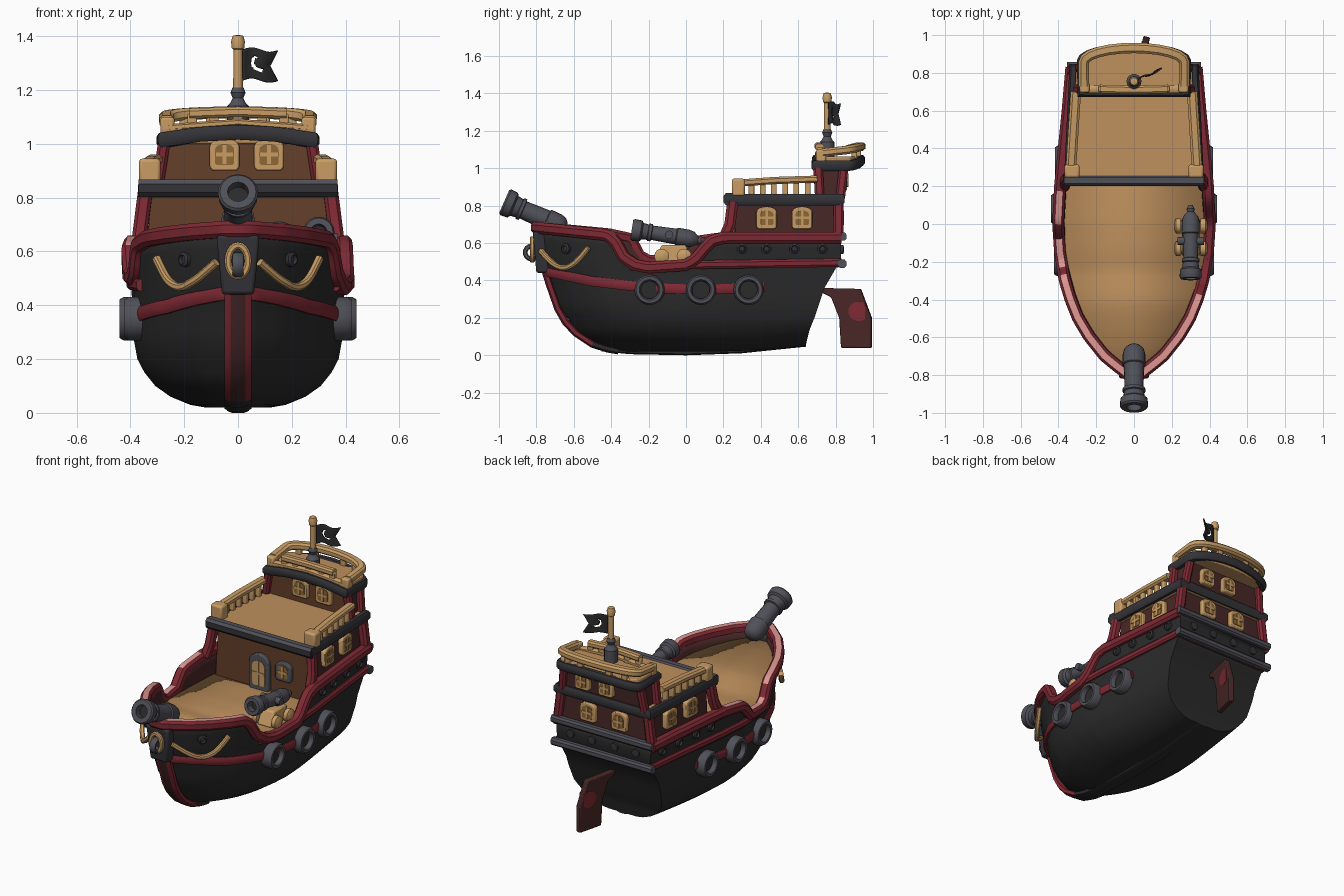
import bpy, bmesh, math
from mathutils import Vector, Matrix

if "Cube" in bpy.data.objects:
    bpy.data.objects.remove(bpy.data.objects["Cube"])

def mat(name, r, g, b):
    m = bpy.data.materials.new(name)
    m.diffuse_color = (r, g, b, 1)
    m.use_nodes = True
    m.node_tree.nodes["Principled BSDF"].inputs["Base Color"].default_value = m.diffuse_color
    return m

BLACK = mat("black_planks", .024, .024, .025)
RED = mat("red_trim", .21, .022, .033)
PINK = mat("worn_pink_trim", .72, .30, .275)
TAN = mat("light_wood", .58, .335, .13)
DECK = mat("deck_wood", .52, .28, .11)
BROWN = mat("brown_wall", .125, .05, .022)
MAROON = mat("dark_maroon", .065, .02, .02)
STEEL = mat("grey_metal", .08, .08, .098)
DARK = mat("dark_band", .034, .034, .04)
GLASS = mat("amber_glass", .27, .135, .035)
X, Y, Z = Vector((1, 0, 0)), Vector((0, 1, 0)), Vector((0, 0, 1))

def finish(name, bm, *mats, rule=None, bevel=0):
    bmesh.ops.recalc_face_normals(bm, faces=bm.faces)
    if rule:
        for f in bm.faces:
            f.material_index = rule(f)
    me = bpy.data.meshes.new(name)
    bm.to_mesh(me)
    bm.free()
    for m in mats:
        me.materials.append(m)
    ob = bpy.data.objects.new(name, me)
    bpy.context.collection.objects.link(ob)
    if bevel:
        b = ob.modifiers.new("bevel", 'BEVEL')
        b.width, b.segments = bevel, 2
    return ob

def slab(name, low, z0, z1, *mats, high=None, rule=None, bevel=.006, M=None):
    """Closed prism between two outlines"""
    bm = bmesh.new()
    a = [bm.verts.new((x, y, z0)) for x, y in low]
    b = [bm.verts.new((x, y, z1)) for x, y in (high or low)]
    bm.faces.new(a)
    bm.faces.new(b)
    for i in range(len(a)):
        j = (i + 1) % len(a)
        bm.faces.new((a[i], a[j], b[j], b[i]))
    if M:
        bm.transform(M)
    return finish(name, bm, *mats, rule=rule, bevel=bevel)

def rect(x0, x1, y0, y1):
    return [(x0, y0), (x1, y0), (x1, y1), (x0, y1)]

def sweep(name, pts, w, h, *mats, closed=False, side=None, rule=None):
    """Chamfered beam along a path"""
    P = [Vector(p) for p in pts]
    n = len(P)
    sec = [(.5, .25), (.28, .5), (-.28, .5), (-.5, .25), (-.5, -.25), (-.28, -.5), (.28, -.5), (.5, -.25)]
    bm = bmesh.new()
    rings = []
    for i, p in enumerate(P):
        a = P[i - 1] if closed or i else p
        b = P[(i + 1) % n] if closed or i < n - 1 else p
        t1, t2 = (p - a).normalized(), (b - p).normalized()
        T = (t1 + t2).normalized()
        k = 1 / max(.6, T.dot(t2)) if closed else 1
        S = (side or T.cross(Z)).normalized()
        U = S.cross(T).normalized()
        rings.append([bm.verts.new(p + S * (q * w * k) + U * (r * h)) for q, r in sec])
    for i in range(n if closed else n - 1):
        A, B = rings[i], rings[(i + 1) % n]
        for j in range(8):
            bm.faces.new((A[j], A[j - 1], B[j - 1], B[j]))
    if not closed:
        bm.faces.new(rings[0])
        bm.faces.new(rings[-1])
    return finish(name, bm, *mats, rule=rule)

def lathe(name, prof, base, axis, m, seg=20, loop=False):
    """Turned part; profile of (radius, distance along axis)"""
    bm = bmesh.new()
    vs = [bm.verts.new((r, 0, d)) for r, d in prof]
    pairs = list(zip(vs, vs[1:])) + ([(vs[-1], vs[0])] if loop else [])
    es = [bm.edges.new(p) for p in pairs]
    bmesh.ops.spin(bm, geom=vs + es, axis=Z, cent=(0, 0, 0), angle=math.tau, steps=seg, use_merge=True)
    bmesh.ops.remove_doubles(bm, verts=bm.verts, dist=1e-5)
    bm.transform(Matrix.Translation(base) @ Vector(axis).to_track_quat('Z', 'Y').to_matrix().to_4x4())
    return finish(name, bm, m)

def interp(t, x):
    for (a, p), (b, q) in zip(t, t[1:]):
        if x <= b:
            return p + (q - p) * max(0, x - a) / (b - a)
    return t[-1][1]

# Hull shape
BOW = [(.02, -.36), (.06, -.48), (.12, -.575), (.25, -.67), (.42, -.73), (.48, -.77), (.66, -.8)]
STERN = [(.02, .64), (.12, .66), (.36, .74), (.48, .81), (.52, .83), (.66, .83)]
WIDE = [(-.8, .035), (-.75, .1), (-.7, .16), (-.6, .24), (-.5, .3), (-.4, .34), (-.3, .37), (-.15, .395),
        (0, .405), (.2, .395), (.4, .375), (.6, .355), (.83, .335)]
FULL = [(.02, .3), (.03, .44), (.06, .62), (.1, .76), (.15, .86), (.2, .925), (.3, .97), (.5, .98), (.65, 1)]
TOP = {1: [(-.8, .70), (-.42, .66), (-.38, .63), (-.33, .54), (-.27, .5), (-.2, .485), (0, .5), (.05, .53), (.1, .59), (.14, .63), (.2, .645), (.83, .645)],
       -1: [(-.8, .70), (-.42, .665), (-.3, .64), (-.25, .55), (-.2, .52), (-.06, .53), (-.03, .57), (.02, .62), (.2, .645), (.83, .645)]}

def hull_x(y, z):
    u = (y - interp(BOW, z)) / (interp(STERN, z) - interp(BOW, z))
    return interp(WIDE, -.8 + 1.63 * max(0, min(1, u))) * interp(FULL, z)

def build_hull():
    bm = bmesh.new()
    zs = [.02, .03, .045, .06, .08, .1, .125, .15, .2, .25, .3, .36, .42, .46, .53, .59, .65]
    rows = []
    for i in range(61):
        u = i / 60
        cols = {}
        for s in (1, -1):
            cols[s] = []
            for z in zs:
                y = interp(BOW, z) + u * (interp(STERN, z) - interp(BOW, z))
                lift = .035 * max(0, (y - .1) / .54) ** 2 * max(0, 1 - z / .2)
                h = z + lift if z <= .46 else .46 + (z - .46) / .19 * (interp(TOP[s], y) - .475)
                cols[s].append(bm.verts.new((s * hull_x(y, z), y, h)))
        rows.append(cols[-1][::-1] + cols[1])
    n = len(rows[0])
    for a, b in zip(rows, rows[1:]):
        for j in range(n - 1):
            bm.faces.new((a[j], a[j + 1], b[j + 1], b[j]))
    for r in (rows[0], rows[-1]):
        for j in range(n // 2 - 1):
            bm.faces.new((r[j], r[j + 1], r[n - 2 - j], r[n - 1 - j]))
    so = finish("hull", bm, BLACK, MAROON).modifiers.new("thickness", 'SOLIDIFY')
    so.thickness, so.offset, so.material_offset = .03, -1, 1

build_hull()

# Bulwark rail, wales and keel
ys = [-.8 + 1.63 * i / 80 for i in range(81)]
rail = [(hull_x(y, .65) - .003, y, interp(TOP[1], y) - .017) for y in reversed(ys)]
rail += [(-hull_x(y, .65) + .003, y, interp(TOP[-1], y) - .017) for y in ys]
sweep("bulwark_rail", rail, .062, .062, RED, PINK, rule=lambda f: int(
    f.normal.z > .75 and f.calc_center_median().y < (-.36 if f.calc_center_median().x > 0 else .17)))
wz = [(-.73, .445), (-.5, .395), (-.2, .36), (.1, .35), (.42, .365)]
wy = [-.735 + 1.155 * i / 40 for i in range(41)]
side = [(hull_x(y, interp(wz, y)), y, interp(wz, y)) for y in wy]
sweep("lower_wale", side[::-1] + [(-x, y, z) for x, y, z in side], .03, .052, RED)
stem = [(0, -.755, .46), (0, -.73, .38), (0, -.685, .25), (0, -.645, .18), (0, -.59, .12), (0, -.5, .06), (0, -.42, .035), (0, -.36, .025)]
sweep("stem", stem, .1, .04, RED, MAROON, BLACK, side=X,
      rule=lambda f: 2 if f.calc_center_median().z < .06 else int(abs(f.normal.x) < .4))
sweep("keel", [(0, -.45, .035), (0, -.3, .02), (0, 0, .014), (0, .3, .025), (0, .64, .06)], .08, .028, BLACK)

for z in (.49, .635):
    sweep("transom_band", [(-.355, .835, z), (.355, .835, z)], .045, .045, STEEL)

# Main deck rising toward the bow
DZ = [(-.75, .63), (-.4, .56), (-.25, .505), (0, .495), (.3, .495)]
bm = bmesh.new()
edge = [[bm.verts.new((s * (hull_x(y, .58) - .015), y, interp(DZ, y))) for s in (-1, 1)]
        for y in [-.76 + .04 * i for i in range(27)]]
for a, b in zip(edge, edge[1:]):
    bm.faces.new((a[0], a[1], b[1], b[0]))
finish("main_deck", bm, DECK).modifiers.new("thickness", 'SOLIDIFY').thickness = .02

# Cabins
front_brown = lambda f: 0 if f.normal.y < -.7 else 1
def tier(y0, y1, w0, w1):
    return [(-w0, y0), (w0, y0), (w1, y1), (-w1, y1)]
slab("lower_cabin", tier(.26, .82, .345, .31), .47, .82, BROWN, MAROON, high=tier(.26, .81, .325, .295), rule=front_brown)
slab("upper_cabin", tier(.715, .825, .29, .285), .83, 1.02, BROWN, MAROON, high=tier(.715, .84, .265, .26), rule=front_brown)
slab("quarter_deck", tier(.23, .83, .345, .315), .80, .858, DECK)
sweep("quarter_band", [(-.348, .235, .832), (.348, .235, .832), (.32, .825, .832), (-.32, .825, .832)], .045, .06, DARK, closed=True)
sweep("quarter_front_beam", [(-.37, .23, .835), (.37, .23, .835)], .06, .065, STEEL, DARK, rule=lambda f: int(f.normal.z < .5))
arc = [(.28 * math.cos(a), .86 + .075 * math.sin(a)) for a in [math.pi * i / 12 for i in range(13)]]
outline = [(-.28, .695), (.28, .695)] + arc
slab("top_deck", outline, 1.0, 1.062, DECK)
crown = lambda x: 1.043 - .03 * (x / .28) ** 2
ring = [(-.275, .695), (-.14, .695), (0, .695), (.14, .695), (.275, .695)] + arc
sweep("top_band", [(x, y, crown(x)) for x, y in ring], .045, .055, DARK, closed=True)

for s in (1, -1):
    # Corner posts
    sweep("cabin_front_post", [(s * .37, .2, .62), (s * .36, .235, .7), (s * .345, .25, .82)], .055, .06, RED, side=X)
    sweep("cabin_rear_post", [(s * .33, .815, .63), (s * .305, .815, .82)], .055, .055, RED, side=Y)
    sweep("upper_front_post", [(s * .3, .715, .84), (s * .272, .705, 1.02)], .05, .045, RED, side=Y)
    sweep("upper_rear_post", [(s * .29, .825, .84), (s * .265, .845, 1.02)], .05, .045, RED, side=Y)
    # Upper wale
    sweep("upper_wale", [(s * hull_x(y, .48), y, interp([(-.3, .475), (.1, .485), (.83, .495)], y)) for y in
                         [-.3 + 1.13 * i / 24 for i in range(25)]], .04, .045, RED)
    # Quarter deck railing
    sweep("quarter_rail", [(s * .335, .27, .92), (s * .322, .48, .935), (s * .308, .7, .942)], .055, .038, TAN)
    for i in range(6):
        y = .35 + .06 * i
        c = s * (.337 - .065 * (y - .25))
        slab("baluster", rect(c - .015, c + .015, y - .015, y + .015), .84, .93, TAN)
    slab("quarter_rail_post", rect(s * .328 - .04, s * .328 + .04, .245, .315), .85, .945, TAN, bevel=.012)
    # Fender rings
    for y in (-.195, .08, .335):
        hub = (s * hull_x(y, .35), y, .35)
        lathe("fender_ring", [(.047, -.02), (.047, .035), (.055, .05), (.072, .05), (.081, .035), (.081, -.02)], hub, X * s, STEEL, loop=True)
        lathe("fender_backing", [(.05, -.02), (.05, .022), (0, .022)], hub, X * s, BLACK)
    # Small hull ports
    for y in (-.64, .3, .43, .58, .73):
        lathe("hull_port", [(.028, -.02), (.028, .012), (.018, .018), (.014, .006), (0, .006)],
              (s * hull_x(y, .57), y, .57), (s, -.8 if y < 0 else 0, 0), DARK, seg=14)
    # Bow rope swags
    rope = []
    for i in range(17):
        t = i / 16
        y, z = -.765 + .255 * t, .56 + .015 * t - .1 * math.sin(math.pi * t)
        rope.append((s * (hull_x(y, .57) + .02), y - .012, z))
    sweep("bow_rope", rope, .028, .028, TAN)
for x in (-.23, -.08, .08, .23):
    lathe("transom_port", [(.025, -.01), (.025, .012), (0, .016)], (x, .83, .565), Y, DARK, seg=14)

# Windows and door
def arched(w, h, n=8):
    r = h * .5
    return [(-w * .8, -h), (w * .8, -h), (w, -h * .8)] + [(w * math.cos(math.pi * i / n), h - r + r * math.sin(math.pi * i / n)) for i in range(n + 1)] + [(-w, -h * .8)]

def window(name, x, y, z, deg, frame=TAN, w=.055, h=.06, pane=GLASS):
    M = Matrix.Translation((x, y, z)) @ Matrix.Rotation(math.radians(deg), 4, 'Z') @ Matrix.Rotation(math.pi / 2, 4, 'X')
    slab(name + "_frame", arched(w, h), -.02, .02, frame, M=M, bevel=.006)
    slab(name + "_pane", arched(w * .64, h * .66), .018, .023, pane, M=M, bevel=0)
    slab(name + "_bar_upright", rect(-.007, .007, -h * .66, h * .66), .018, .028, TAN, M=M, bevel=0)
    slab(name + "_bar_cross", rect(-w * .64, w * .64, -.007, .007), .018, .028, TAN, M=M, bevel=0)

for s in (1, -1):
    for y in (.43, .62):
        window("side_window", s * (.338 - .058 * (y - .26)), y, .735, s * 93.5)
for x in (-.05, .115):
    window("upper_front_window", x, .71, .96, 0)
    window("upper_stern_window", x + .02, .84, .935, 180, w=.05, h=.055)
window("stern_window", .11, .818, .735, 180)
window("stern_window", -.11, .818, .735, 180)
window("cabin_window", .15, .255, .65, 0, frame=STEEL)
window("cabin_door", -.02, .255, .6, 0, frame=STEEL, w=.07, h=.12, pane=TAN)

# Top deck railing
sweep("top_front_rail", [(-.18, .715, 1.112), (0, .71, 1.119), (.18, .715, 1.112)], .045, .038, TAN)
rr = [(.265, .73)] + [(x * .95, y - .003) for x, y in arc] + [(-.265, .73)]
sweep("top_rear_rail", [(x, y, 1.083 + .033 * max(0, (y - .8) / .13)) for x, y in rr], .055, .045, TAN)
sweep("top_front_sill", [(-.265, .715, 1.06), (0, .71, 1.08), (.265, .715, 1.06)], .04, .026, TAN)
for x, y in [(-.17, .715), (-.09, .715), (0, .715), (.09, .715), (.17, .715), (-.2, .9), (-.1, .92), (.1, .92), (.2, .9)]:
    slab("top_baluster", rect(x - .018, x + .018, y - .015, y + .015), 1.04, 1.112, TAN)
for s in (1, -1):
    slab("top_rail_post", rect(s * .262 - .026, s * .262 + .026, .695, .75), 1.03, 1.1, TAN, bevel=.01)

# Flag pole and flag
lathe("pole_base", [(0, 0), (.04, 0), (.04, .09), (.03, .1), (.02, .12), (.028, .14), (.02, .16), (0, .16)], (0, .755, 1.05), Z, STEEL, seg=14)
lathe("flag_pole", [(.018, 0), (.017, .16), (.023, .165), (.026, .19), (.019, .212), (0, .215)], (0, .755, 1.19), Z, TAN, seg=14)
bm = bmesh.new()
N = 16
g = []
for i in range(N + 1):
    u = i / N
    g.append([])
    for j in range(N + 1):
        v = j / N
        x = .015 + u * (.1 + .03 * abs(2 * v - 1))
        g[i].append(bm.verts.new((x, .76 + x * .45 + .006 * math.sin(u * 7), 1.235 + .115 * v + .008 * math.sin(u * 6))))
for i in range(N):
    for j in range(N):
        # crescent-shaped tear
        if (i - 8) ** 2 + (j - 8) ** 2 < 15 and (i - 9.5) ** 2 + (j - 9) ** 2 > 9:
            continue
        bm.faces.new((g[i][j], g[i + 1][j], g[i + 1][j + 1], g[i][j + 1]))
finish("flag", bm, BLACK).modifiers.new("thickness", 'SOLIDIFY').thickness = .008

# Cannons
def cannon(name, base, tip, r):
    a, b = Vector(base), Vector(tip)
    L = (b - a).length
    prof = [(0, -.03), (.5, -.028), (.85, -.01), (1, .02), (1.02, .08), (.9, .085), (.82, L * .66), (1, L * .67), (1, L * .72),
            (.88, L * .73), (.95, L * .82), (1.2, L * .85), (1.25, L * .97), (1.12, L), (.65, L), (.65, L - .05), (0, L - .05)]
    lathe(name, [(q * r, d) for q, d in prof], a, b - a, STEEL)
    lathe(name + "_bore", [(r * .64, 0), (0, .001)], a + (b - a) * ((L - .045) / L), b - a, BLACK)

cannon("bow_cannon", (0, -.67, .69), (0, -.972, .822), .06)
cannon("deck_cannon", (.3, .03, .622), (.3, -.29, .672), .047)
lathe("deck_cannon_knob", [(.03, 0), (.018, .015), (.022, .03), (.012, .05), (0, .052)], (.3, .05, .617), (0, 1, -.1), STEEL, seg=12)
slab("gun_carriage", rect(.25, .35, -.17, .03), .5, .59, TAN, high=rect(.255, .345, -.13, 0), bevel=.01)
for s in (1, -1):
    for y in (-.13, -.01):
        lathe("carriage_wheel", [(0, 0), (.04, 0), (.04, .025), (.02, .035), (0, .035)], (.3 + s * .053, y, .53), X * s, TAN, seg=14)
    lathe("gun_trunnion", [(.022, 0), (.022, .07), (0, .07)], (.3, -.09, .645), X * s, STEEL, seg=12)

# Bow block with ring and hook
slab("bow_block", rect(-.06, .06, -.8, -.72), .44, .66, DARK, high=rect(-.08, .08, -.82, -.74), bevel=.012)
hoop = [math.tau * i / 20 for i in range(20)]
sweep("bow_ring", [(.037 * math.cos(a), -.822, .565 + .057 * math.sin(a)) for a in hoop], .026, .026, TAN, closed=True, side=Y)
sweep("bow_hook", [(0, -.8, .585)] + [(0, -.825 - .035 * math.sin(a), .55 + .035 * math.cos(a)) for a in [.3 + .5 * i for i in range(8)]],
      .04, .026, STEEL, side=X)

# Rudder with red patch
blade = [(0, .36), (.22, .355), (.245, .29), (.28, .2), (.28, .04), (.115, .04), (.105, .2), (.06, .31), (0, .34)]
patch = [(min(.25, .215 + .058 * math.cos(a)), .235 + .052 * math.sin(a)) for a in hoop]
R = Matrix.Translation((0, .72, 0)) @ Matrix.Rotation(math.radians(76), 4, 'Z') @ Matrix.Rotation(math.pi / 2, 4, 'X')
slab("rudder", blade, -.018, .018, MAROON, M=R)
for z in (-.02, .017):
    slab("rudder_patch", patch, z, z + .003, RED, M=R, bevel=0)

# Smooth shading with sharp edges kept
for ob in bpy.context.collection.objects:
    ob.select_set(True)
    bpy.context.view_layer.objects.active = ob
bpy.ops.object.shade_smooth_by_angle(angle=math.radians(38))
